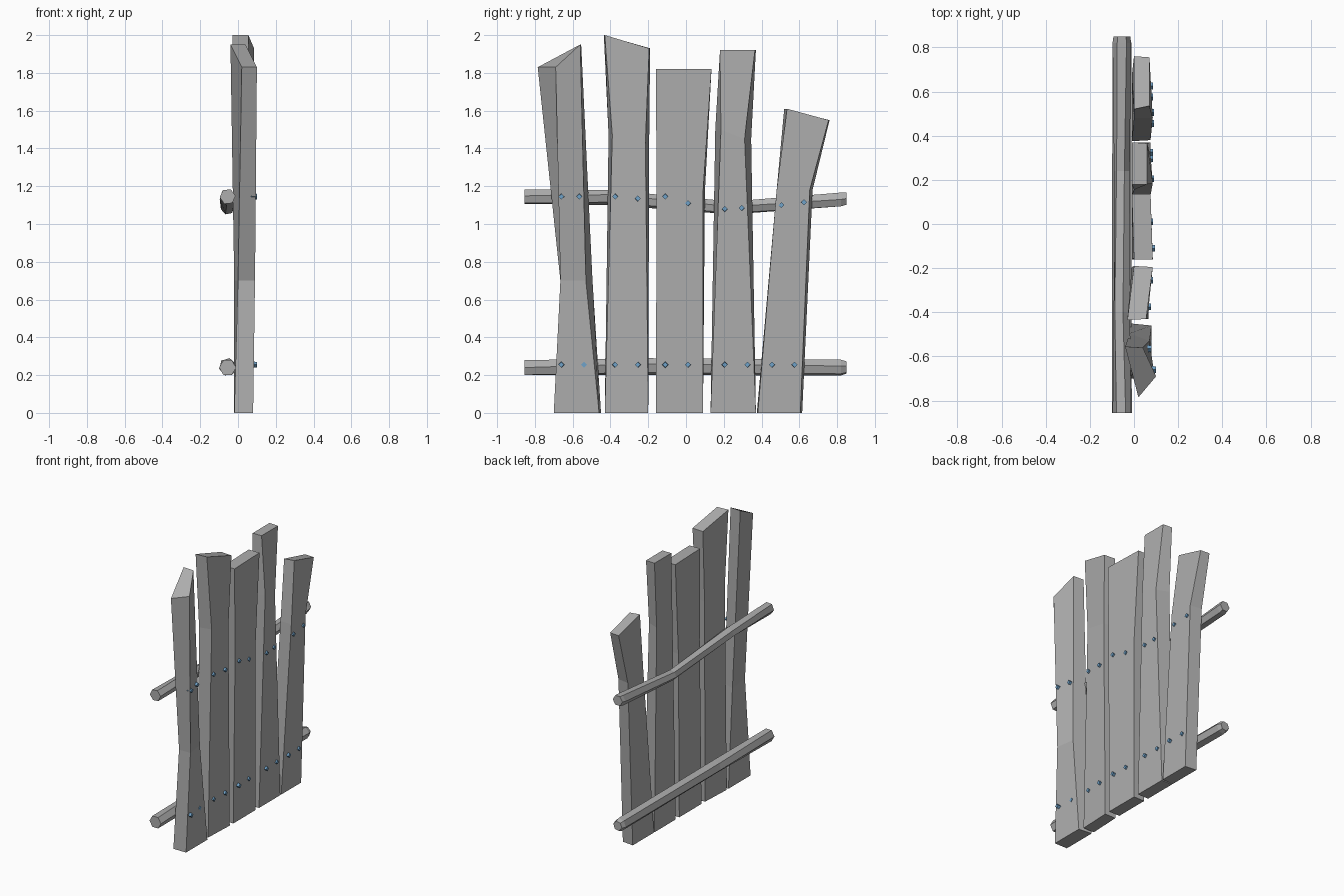
import bpy
import bmesh
from math import cos, sin, pi
from mathutils import Matrix, Vector

default_cube = bpy.data.objects.get("Cube")
if default_cube:
    bpy.data.objects.remove(default_cube, do_unlink=True)


def make_material(name, colour):
    material = bpy.data.materials.new(name)
    material.use_nodes = True
    material.diffuse_color = colour
    material.node_tree.nodes["Principled BSDF"].inputs["Base Color"].default_value = colour
    return material


wood = make_material("weathered grey wood", (0.42, 0.42, 0.42, 1))
steel = make_material("blue steel", (0.16, 0.36, 0.58, 1))


def finish(name, bm, material):
    """Turn a bmesh into a flat-shaded object with one material."""
    bmesh.ops.recalc_face_normals(bm, faces=bm.faces)
    mesh = bpy.data.meshes.new(name)
    bm.to_mesh(mesh)
    bm.free()
    mesh.materials.append(material)
    part = bpy.data.objects.new(name, mesh)
    bpy.context.collection.objects.link(part)
    return part


def loft(name, rings, material):
    """Skin a closed solid through rings that have equal point counts."""
    bm = bmesh.new()
    loops = [[bm.verts.new(point) for point in ring] for ring in rings]
    count = len(loops[0])
    for lower, upper in zip(loops, loops[1:]):
        for i in range(count):
            j = (i + 1) % count
            bm.faces.new((lower[i], lower[j], upper[j], upper[i]))
    bm.faces.new(loops[0])
    bm.faces.new(loops[-1])
    return finish(name, bm, material)


def plank_ring(z_left, z_right, x_left, x_right, back_left, back_right,
               front_left, front_right, thickness=0.085):
    """Four corners of a plank; the nailed face looks along +x."""
    return [
        (x_left, back_left, z_left),
        (x_left + thickness, front_left, z_left),
        (x_right + thickness, front_right, z_right),
        (x_right, back_right, z_right),
    ]


# Planks: foot, waist and top section of each crooked board
planks = {
    "first_plank": [
        (0, 0, -.02, -.02, -.7, -.45, -.7, -.46, .1),
        (.7, .7, 0, -.02, -.665, -.495, -.665, -.53, .09),
        (1.83, 1.95, .02, -.04, -.785, -.555, -.69, -.56, .08),
    ],
    "second_plank": [
        (0, 0, -.02, -.01, -.43, -.2, -.43, -.2),
        (1.47, 1.43, -.02, -.01, -.41, -.195, -.39, -.215),
        (2, 1.93, -.03, 0, -.435, -.19, -.43, -.195),
    ],
    "middle_plank": [
        (0, 0, -.01, -.01, -.16, .09, -.16, .09),
        (1.17, 1.17, 0, -.01, -.155, .1, -.155, .09),
        (1.82, 1.82, 0, -.01, -.16, .135, -.16, .135),
    ],
    "fourth_plank": [
        (0, 0, -.01, -.01, .13, .37, .13, .37),
        (1.5, 1.45, 0, -.01, .155, .345, .185, .31),
        (1.92, 1.92, -.01, -.01, .18, .37, .18, .365, .07),
    ],
    "last_plank": [
        (0, 0, -.01, -.01, .375, .615, .38, .605),
        (1.18, 1.18, 0, -.01, .48, .67, .48, .655),
        (1.61, 1.55, 0, 0, .52, .76, .535, .755, .07),
    ],
}
for name, sections in planks.items():
    loft(name, [plank_ring(*section) for section in sections], wood)


# Rails: uneven six-sided poles behind the planks
def rail(name, stations, sides=6):
    rings = []
    for y, z, radius, turn in stations:
        angles = [turn + 2 * pi * i / sides for i in range(sides)]
        rings.append([(-.055 + radius * cos(a), y, z + radius * sin(a)) for a in angles])
    return loft(name, rings, wood)


rail("lower_rail", [(-.855, .24, .045, 0), (-.25, .245, .046, .3), (.82, .24, .044, .2),
                    (.85, .24, .034, .2)])
rail("upper_rail", [(-.855, 1.145, .042, .1), (-.4, 1.14, .04, .4), (.24, 1.085, .036, .2),
                    (.82, 1.13, .042, 0), (.85, 1.135, .038, 0)])


# Nails: small square heads in two rows, two per plank
def nail(name, tip_x, y, z):
    bm = bmesh.new()
    spin = Matrix.Rotation(pi / 2, 4, "Y")
    length = 0.03
    place = Matrix.Translation(Vector((tip_x - length / 2, y, z)))
    bmesh.ops.create_cone(bm, cap_ends=True, segments=4, radius1=0.017,
                          radius2=0.015, depth=length, matrix=place @ spin)
    return finish(name, bm, steel)


# Each column holds the head depth, then y and z for the upper and y for the lower nail
nail_columns = [
    (.1, -.66, 1.145, -.66), (.08, -.565, 1.145, -.54),
    (.078, -.375, 1.145, -.375), (.087, -.255, 1.135, -.255),
    (.094, -.11, 1.145, -.11), (.086, .01, 1.11, .01),
    (.09, .205, 1.08, .205), (.085, .295, 1.085, .325),
    (.091, .505, 1.1, .455), (.085, .625, 1.115, .575),
]
for number, (tip, upper_y, upper_z, lower_y) in enumerate(nail_columns, start=1):
    nail(f"upper_nail_{number}", tip, upper_y, upper_z)
    nail(f"lower_nail_{number}", tip, lower_y, .255)
